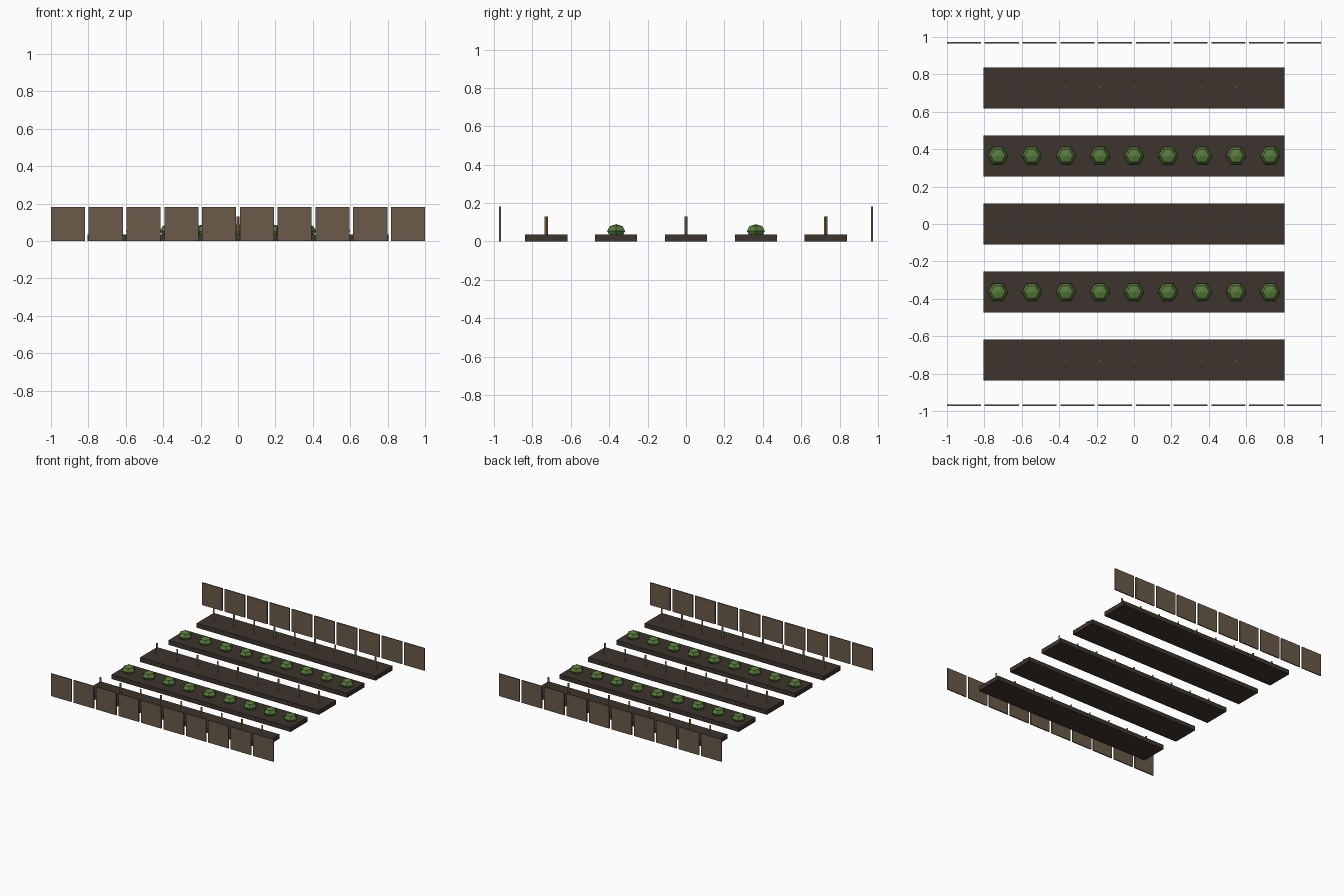
import bpy, math

if "Cube" in bpy.data.objects:
    bpy.data.objects.remove(bpy.data.objects["Cube"])


def material(name, rgb):
    m = bpy.data.materials.new(name)
    m.diffuse_color = (*rgb, 1)
    m.use_nodes = True
    m.node_tree.nodes["Principled BSDF"].inputs["Base Color"].default_value = m.diffuse_color
    return m


SOIL = material("dark soil", (0.048, 0.035, 0.026))
WOOD = material("weathered wood", (0.145, 0.102, 0.066))
LEAF = material("leaf green", (0.098, 0.195, 0.045))
GOLD = material("golden stalk", (0.25, 0.18, 0.055))
PALE = material("pale stalk", (0.21, 0.175, 0.10))


def finish(name, mat):
    o = bpy.context.object
    o.name = name
    o.data.materials.append(mat)
    return o


def box(name, loc, size, mat):
    bpy.ops.mesh.primitive_cube_add(size=1, location=loc)
    o = finish(name, mat)
    o.scale = size
    return o


ROW = 0.364        # distance between beds
STEP = 0.182       # distance between plants
BED_TOP = 0.036

for r in range(-2, 3):
    y = r * ROW
    # planting bed
    box("soil_bed", (0, y, BED_TOP / 2), (1.61, 0.22, BED_TOP), SOIL)
    for c in range(-4, 5):
        x = c * STEP
        if r % 2:
            # squat six-sided bush, sunk into the bed
            bpy.ops.mesh.primitive_uv_sphere_add(
                segments=6, ring_count=4, radius=0.054,
                location=(x, y, 0.054), rotation=(0, 0, math.pi / 2))
            finish("bush", LEAF).scale = (1, 1, 0.667)
        else:
            # thin upright stalk
            bpy.ops.mesh.primitive_cylinder_add(
                vertices=4, radius=0.008, depth=0.1, location=(x, y, 0.081))
            finish("stalk", GOLD if r else PALE)

# fence panels along the front and back
for side in (-1, 1):
    for i in range(10):
        box("fence_panel", ((i - 4.5) * 0.202, side * 0.969, 0.091),
            (0.182, 0.009, 0.182), WOOD)
